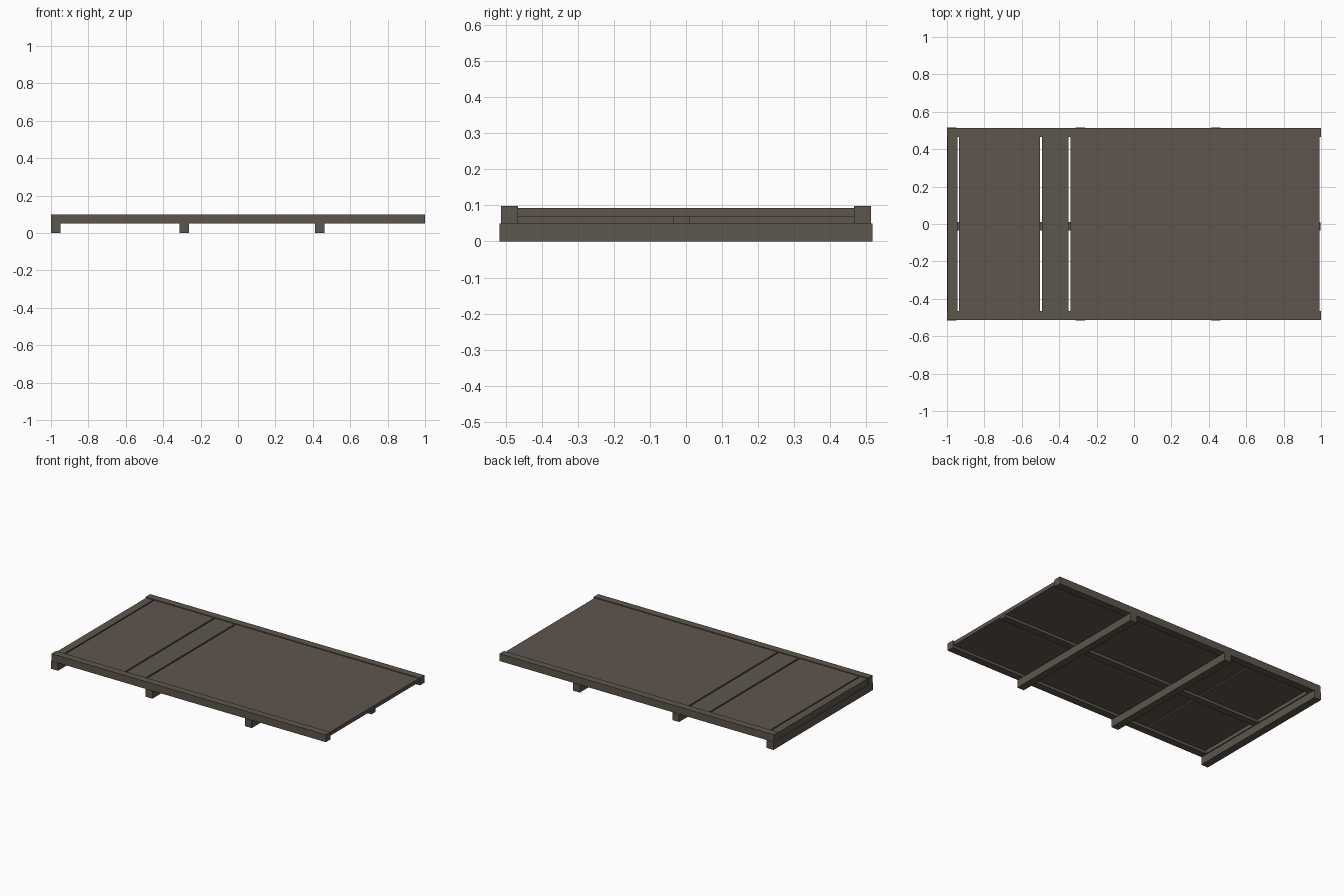
import bpy

if "Cube" in bpy.data.objects:
    bpy.data.objects.remove(bpy.data.objects["Cube"])


def material(name, rgb):
    m = bpy.data.materials.new(name)
    m.diffuse_color = (*rgb, 1.0)
    m.use_nodes = True
    m.node_tree.nodes["Principled BSDF"].inputs["Base Color"].default_value = m.diffuse_color
    return m


panel_brown = material("panel brown", (0.112, 0.090, 0.076))
frame_brown = material("frame brown", (0.108, 0.092, 0.072))


def box(name, x, y, z, mat):
    """Box from (min, max) pairs on each axis."""
    bpy.ops.mesh.primitive_cube_add(size=1)
    ob = bpy.context.object
    ob.name = name
    for v in ob.data.vertices:
        v.co = [lo + (c + 0.5) * (hi - lo) for c, (lo, hi) in zip(v.co, (x, y, z))]
    ob.data.materials.append(mat)
    return ob


# Cross beams the platform rests on
for i, x in enumerate((-1.0, -0.312, 0.412)):
    box(f"cross_beam_{i + 1}", (x, x + 0.05), (-0.517, 0.517), (0, 0.05), frame_brown)

# Long side rails
box("front_rail", (-1, 1), (-0.514, -0.466), (0.05, 0.098), frame_brown)
box("back_rail", (-1, 1), (0.466, 0.514), (0.05, 0.098), frame_brown)

# Thin lengthwise joist beneath the deck
box("centre_joist", (-0.95, 0.997), (-0.036, 0.010), (0.05, 0.069), frame_brown)

# Board closing the left end
box("end_board", (-0.996, -0.944), (-0.467, 0.467), (0.05, 0.093), frame_brown)

# Deck boards with narrow gaps between them
for name, x0, x1, mat in (("short_panel", -0.936, -0.502, panel_brown),
                          ("middle_plank", -0.492, -0.350, frame_brown),
                          ("long_panel", -0.340, 0.992, panel_brown)):
    box(name, (x0, x1), (-0.467, 0.467), (0.068, 0.093), mat)
